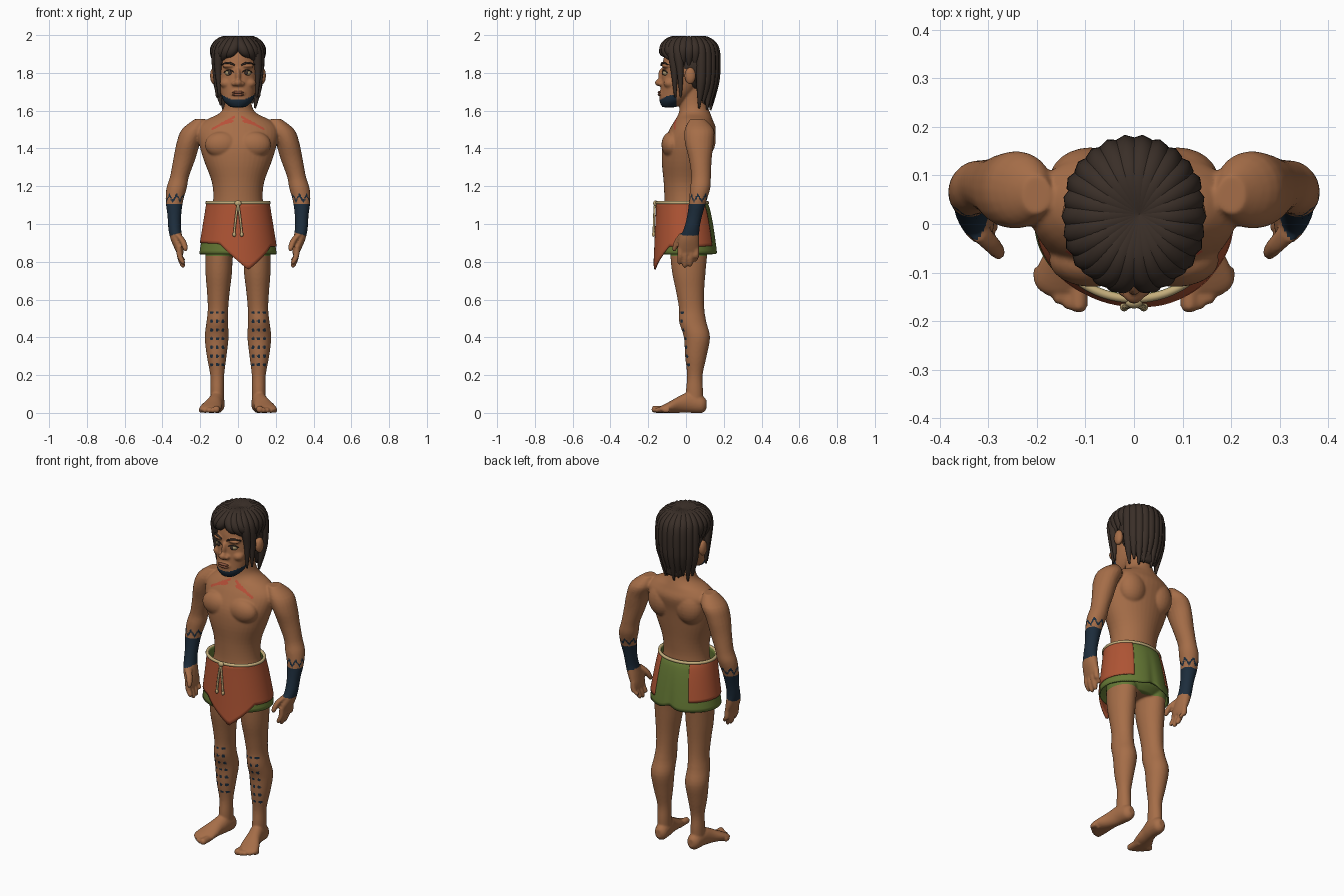
import bpy, bmesh, math
from math import sin, cos, pi
from mathutils import Vector, Matrix

cube = bpy.data.objects.get("Cube")
if cube:
    bpy.data.objects.remove(cube)


def material(name, color):
    m = bpy.data.materials.new(name)
    m.use_nodes = True
    m.diffuse_color = (*color, 1)
    m.node_tree.nodes["Principled BSDF"].inputs["Base Color"].default_value = (*color, 1)
    return m


skin = material("skin", (.38, .155, .065))
hair = material("dark_hair", (.042, .028, .021))
orange = material("orange_cloth", (.43, .09, .035))
green = material("green_cloth", (.13, .19, .035))
cord = material("cord", (.55, .42, .2))
navy = material("navy_ink", (.012, .026, .045))
red = material("red_paint", (.48, .08, .04))
lip = material("lips", (.24, .085, .045))
eye = material("eye", (.4, .3, .15))


def add_object(name, data, *mats):
    ob = bpy.data.objects.new(name, data)
    bpy.context.collection.objects.link(ob)
    for m in mats:
        data.materials.append(m)
    return ob


def from_bm(name, bm, *mats):
    bmesh.ops.recalc_face_normals(bm, faces=bm.faces)
    me = bpy.data.meshes.new(name)
    bm.to_mesh(me)
    bm.free()
    me.shade_smooth()
    return add_object(name, me, *mats)


def bake(ob):
    """Replace the object's data with its evaluated mesh."""
    graph = bpy.context.evaluated_depsgraph_get()
    graph.update()
    me = bpy.data.meshes.new_from_object(ob.evaluated_get(graph))
    name, mats = ob.name, list(ob.data.materials)
    bpy.data.objects.remove(ob)
    me.materials.clear()
    me.shade_smooth()
    return add_object(name, me, *mats)


def loft(bm, rings, s=1, axis=2, n=20, steps=4):
    """Skin smoothly through ellipses (x, y, z, radius a, radius b)."""
    p = [Vector(r) for r in rings]
    p = [p[0]] + p + [p[-1]]
    dense = []
    for a, b, c, d in zip(p, p[1:], p[2:], p[3:]):
        for k in range(steps):
            u = k / steps
            dense.append(b + (c - a) * u / 2 + (a - b * 2.5 + c * 2 - d / 2) * u * u
                         + ((b - c) * 3 + d - a) / 2 * u ** 3)
    dense.append(p[-1])
    loops = []
    for x, y, z, a, b in dense:
        loop = []
        for j in range(n):
            t = 2 * pi * j / n
            c, d = a * cos(t), b * sin(t)
            loop.append(bm.verts.new((s * (x + c), y + d, z) if axis == 2 else (s * (x + c), y, z + d)))
        loops.append(loop)
    for lo, hi in zip(loops, loops[1:]):
        for j in range(n):
            bm.faces.new((lo[j], lo[j - 1], hi[j - 1], hi[j]))
    bm.faces.new(loops[0])
    bm.faces.new(loops[-1])


def ball(bm, center, radii, s=1):
    place = Matrix.Translation((s * center[0], center[1], center[2])) @ Matrix.Diagonal((*radii, 1))
    bmesh.ops.create_uvsphere(bm, u_segments=24, v_segments=14, radius=1, matrix=place)


def ball_object(name, center, radii, mat, s=1):
    bm = bmesh.new()
    ball(bm, center, radii, s)
    return from_bm(name, bm, mat)


def strands(name, paths, mat, cyclic=False):
    """Round tapered strands; each path is a list of (point, radius)."""
    cu = bpy.data.curves.new(name, "CURVE")
    cu.dimensions, cu.bevel_depth, cu.bevel_resolution = "3D", 1, 2
    cu.use_fill_caps, cu.resolution_u = True, 5
    for path in paths:
        sp = cu.splines.new("NURBS")
        sp.points.add(len(path) - 1)
        for pt, (co, r) in zip(sp.points, path):
            pt.co, pt.radius = (*co, 1), r
        sp.order_u, sp.use_endpoint_u, sp.use_cyclic_u = 3, not cyclic, cyclic
    return bake(add_object(name, cu, mat))


# Body: torso, neck and head
bm = bmesh.new()
loft(bm, [(0, y, z, a, b) for z, y, a, b in (
    (.83, .02, .12, .08), (.87, .02, .16, .115), (.93, .015, .172, .13), (1.03, 0, .155, .122),
    (1.12, -.005, .132, .11), (1.22, -.003, .138, .115), (1.33, 0, .178, .128), (1.42, .01, .205, .132),
    (1.5, .035, .215, .123), (1.55, .042, .17, .1), (1.585, .045, .1, .084), (1.63, .04, .073, .074),
    (1.72, .03, .07, .07))], n=40)
loft(bm, [(0, y, z, a, b) for z, y, a, b in (
    (1.618, -.09, .04, .035), (1.65, -.07, .075, .07), (1.7, -.04, .094, .095), (1.76, -.015, .106, .115),
    (1.82, .01, .111, .135), (1.88, .02, .11, .138), (1.94, .02, .095, .115), (1.97, .02, .04, .05))], n=40)
ball(bm, (0, -.145, 1.748), (.02, .02, .019))
ball(bm, (0, -.128, 1.785), (.014, .02, .04))
ball(bm, (0, -.128, 1.69), (.04, .016, .022))

for s in (-1, 1):
    # Muscles and facial volumes
    ball(bm, (.085, -.075, 1.42), (.09, .055, .07), s)
    ball(bm, (.09, .09, 1.45), (.085, .068, .1), s)
    ball(bm, (.045, -.104, 1.838), (.04, .025, .014), s)
    ball(bm, (.06, -.085, 1.745), (.036, .034, .028), s)
    ball(bm, (.02, -.136, 1.743), (.015, .015, .012), s)
    ball(bm, (.128, .022, 1.785), (.02, .03, .046), s)
    # Arm and palm
    loft(bm, ((.2, .06, 1.555, .03, .04), (.232, .07, 1.5, .066, .077), (.262, .07, 1.43, .063, .076),
              (.285, .076, 1.34, .058, .06), (.31, .08, 1.25, .05, .052), (.325, .075, 1.19, .054, .054),
              (.337, .062, 1.12, .046, .046), (.337, .045, 1.04, .036, .04), (.335, .03, .975, .034, .042),
              (.325, .018, .92, .032, .053), (.312, .012, .87, .024, .056), (.305, .01, .84, .016, .05)), s)
    # Fingers and thumb
    for i, tip in enumerate((.785, .768, .773, .8)):
        y = -.03 + .028 * i
        loft(bm, ((.312, y, .88, .015, .016), (.308, y, .83, .016, .016),
                  (.294, y - .004, tip + .015, .014, .014), (.29, y - .004, tip, .006, .006)), s, n=12)
    loft(bm, ((.325, -.01, .95, .02, .025), (.295, -.04, .915, .018, .02), (.28, -.058, .875, .015, .015),
              (.279, -.063, .855, .007, .007)), s, n=12)
    # Leg
    loft(bm, ((.09, .02, .95, .08, .105), (.1, .015, .84, .073, .098), (.102, .015, .74, .07, .088),
              (.104, .022, .64, .06, .074), (.106, .03, .55, .054, .067), (.11, .036, .48, .057, .072),
              (.113, .058, .4, .063, .069), (.113, .052, .3, .052, .057), (.11, .047, .2, .037, .041),
              (.11, .045, .12, .036, .045), (.11, .045, .04, .035, .045)), s, n=28)
    # Foot and toes
    loft(bm, ((.107, .108, .045, .018, .025), (.108, .085, .045, .037, .045), (.113, .02, .055, .041, .055),
              (.125, -.03, .046, .044, .046), (.14, -.08, .032, .056, .032), (.15, -.12, .022, .056, .021),
              (.152, -.14, .018, .04, .014)), s, axis=1)
    for i in range(5):
        x, tip, r = .114 + .02 * i, -.182 + .003 * i + .0028 * i * i, .019 if i == 0 else .0145
        loft(bm, ((x, -.09, r, r, r), (x, tip + .025, r, r, r), (x, tip + .007, r, r * .9, r * .9),
                  (x, tip, r * .9, r * .4, r * .4)), s, axis=1, n=12)

body = from_bm("body", bm, skin, navy, red, green)
fuse = body.modifiers.new("fuse", "REMESH")
fuse.mode, fuse.voxel_size = "VOXEL", .006
soften = body.modifiers.new("soften", "SMOOTH")
soften.factor, soften.iterations = .5, 4
body = bake(body)


def near_segment(x, z, a, b, width):
    a, b, p = Vector(a), Vector(b), Vector((x, z))
    t = max(0, min(1, (p - a).dot(b - a) / (b - a).length_squared))
    return (a + (b - a) * t - p).length < width


# Skin markings: arm bands, shin dots, jaw beard, chest strokes
strokes = (((.02, 1.567), (.135, 1.503)), ((.03, 1.545), (.095, 1.525)))
for f in body.data.polygons:
    x, y, z = f.center
    x, front, ink = abs(x), f.normal.y < -.15, 0
    if x > .26 and .9 < z < 1.2:
        turn = math.atan2(y - .063, x - .335) / (2 * pi) * 7 % 1
        zigzag = 1.12 + .07 * abs(turn - .5)
        if .945 - .3 * (x - .335) < z < 1.105 or abs(z - zigzag) < .008:
            ink = 1
    elif front and .23 < z < .56 and x < .2:
        row = round((z - .255) / .046)
        dz = z - .255 - row * .046
        if 0 <= row <= 6 and any(math.hypot(x - c, dz) < .0085 for c in (.08, .11, .14)):
            ink = 1
    elif 1.6 < z < 1.656 + 3.8 * x * x and y < -.05 and z < 1.7:
        ink = 1
    elif front and 1.48 < z < 1.59 and any(near_segment(x, z, *seg, .006) for seg in strokes):
        ink = 2
    elif .83 < z < 1 and x < .22:
        ink = 3
    f.material_index = ink

# Face details
for s, side in ((-1, "right"), (1, "left")):
    ball_object(side + "_eye", (.046, -.104, 1.8), (.023, .02, .016), eye, s)
    ball_object(side + "_pupil", (.044, -.12, 1.8), (.01, .007, .011), hair, s)
    strands(side + "_brow", [[((s * .018, -.131, 1.84), .004), ((s * .05, -.131, 1.864), .008),
                              ((s * .088, -.094, 1.843), .003)]], hair)
    strands(side + "_lash_line", [[((s * .022, -.121, 1.802), .003), ((s * .045, -.128, 1.828), .004),
                                   ((s * .074, -.1, 1.802), .003)]], hair)
for name, z in (("upper_lip", 1.697), ("lower_lip", 1.684)):
    ball_object(name, (0, -.138, z), (.033, .012, .0075), lip)

# Hair: base mass and radial locks falling from the crown
bm = bmesh.new()
ball(bm, (0, .048, 1.84), (.128, .118, .145))
loft(bm, ((0, .08, 1.86, .11, .08), (0, .1, 1.76, .105, .06), (0, .105, 1.69, .08, .045),
          (0, .115, 1.63, .05, .025)))
from_bm("hair_base", bm, hair)


def lock(a):
    side, size = (1 if a > 0 else -1), abs(math.degrees(a))
    sweep = a + side * (.45 if size < 40 else .15 if size < 70 else 0)
    end = (1.885 if size < 18 else 1.865 if size < 45 else 1.67 if size < 72
           else 1.835 if size < 108 else 1.62 + .02 * sin(a * 9))
    fringe = size < 72

    def at(ang, k, z):
        depth = .138 if abs(ang) < pi / 2 else .136
        return (k * .122 * sin(ang), .016 - k * depth * cos(ang), z)
    path = [((.012, .02, 1.962), .02), (at(a, .5, 1.976), .03), (at(a, .93, 1.945), .03)]
    path.append((at((a + sweep) / 2, 1.03, 1.9), .029))
    if end < 1.8:
        path += [(at(sweep, 1.03, 1.82), .02 if fringe else .029),
                 (at(sweep, .99, 1.73), .012 if fringe else .026)]
    path.append((at(sweep, .97 if fringe else .84 if end < 1.8 else .96, end), .005))
    return path


strands("hair_locks", [lock(-pi + (i + .5) * 2 * pi / 26) for i in range(26)], hair)


# Waist garments: shells around the hips
def hip_point(t, z, k=1):
    f = max(0, (1.115 - z) / .26)
    front, back = -.153 - .012 * f, .11 + .058 * min(1, f) ** .6
    crease = 1 - .05 * math.exp(-((abs(t) - pi) / .12) ** 2) * min(1, f)
    return (k * (.163 + .042 * f) * sin(t),
            (front + back) / 2 - k * crease * (back - front) / 2 * cos(t), z)


def wrap(name, t0, t1, bottom, k, mat, cols=96, rows=14):
    bm = bmesh.new()
    grid = []
    for i in range(cols + 1):
        t = t0 + (t1 - t0) * i / cols
        low = bottom(t)
        grid.append([bm.verts.new(hip_point(t, 1.115 + (low - 1.115) * j / rows, k)) for j in range(rows + 1)])
    for a, b in zip(grid, grid[1:]):
        for j in range(rows):
            bm.faces.new((a[j], a[j + 1], b[j + 1], b[j]))
    ob = from_bm(name, bm, mat)
    thick = ob.modifiers.new("thickness", "SOLIDIFY")
    thick.thickness, thick.offset = .008, 0
    return ob


wrap("green_shorts", 0, 2 * pi, lambda t: .84 + .02 * math.exp(-((t - pi) / .2) ** 2), .97, green)
wrap("orange_wrap", -2.55, 2.55,
     lambda t: .89 - .01 * sin(t) - .13 * max(0, 1 - abs(t - .25) / .75), 1.0, orange)

# Belt cord with knot and hanging ends
strands("belt_cord", [[(hip_point(2 * pi * i / 40, 1.113, 1.01), .009) for i in range(40)]], cord, cyclic=True)
ball_object("belt_knot", (0, -.162, 1.11), (.018, .012, .015), cord)
for s, side in ((-1, "right"), (1, "left")):
    strands(side + "_cord_end", [[((0, -.164, 1.11), .006), ((s * .012, -.17, 1.04), .006),
                                  ((s * .02, -.171, .95), .006)]], cord)
    ball_object(side + "_cord_bead", (.02, -.171, .945), (.009, .009, .013), cord, s)
